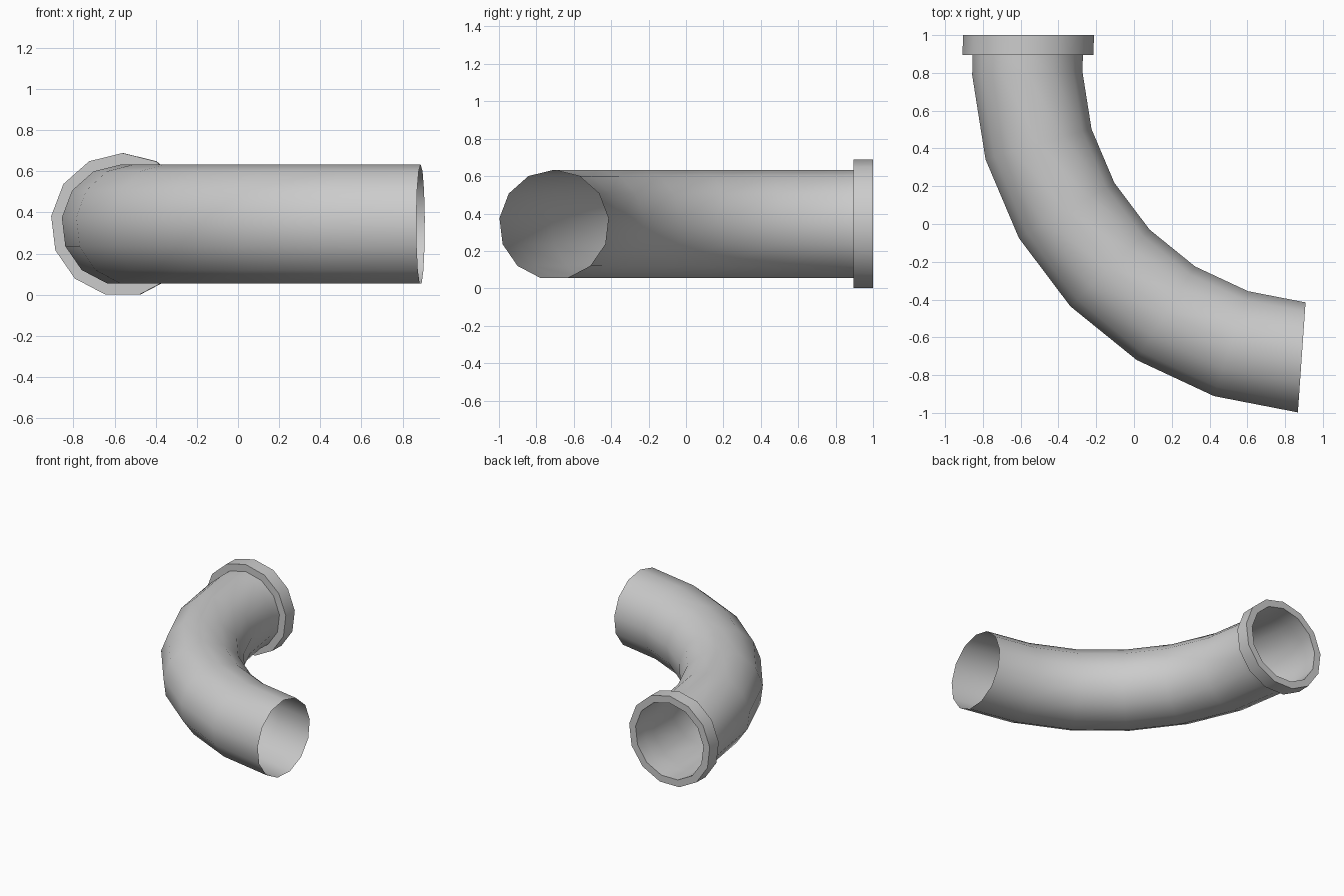
import bpy, bmesh
from math import sin, cos, pi, radians
from mathutils import Vector

if "Cube" in bpy.data.objects:
    bpy.data.objects.remove(bpy.data.objects["Cube"])

SIDES = 13
Z_MID = 0.34
PIPE_R = 0.294
FLANGE_R = 0.349


def ring(x, y, radius, angle=0.0):
    """Upright polygon ring with a vertex on top; angle swings it about z."""
    u = Vector((-cos(angle), -sin(angle), 0))
    up = Vector((0, 0, 1))
    steps = [pi / 2 + 2 * pi * k / SIDES for k in range(SIDES)]
    return [Vector((x, y, Z_MID)) + radius * (u * cos(t) + up * sin(t)) for t in steps]


def skin(name, rings, closed=False):
    """Bridge successive rings into one smooth-shaded surface."""
    bm = bmesh.new()
    loops = [[bm.verts.new(p) for p in r] for r in rings]
    pairs = list(zip(loops, loops[1:]))
    if closed:
        pairs.append((loops[-1], loops[0]))
    for a, b in pairs:
        for k in range(SIDES):
            n = (k + 1) % SIDES
            bm.faces.new((a[k], b[k], b[n], a[n]))
    mesh = bpy.data.meshes.new(name)
    bm.to_mesh(mesh)
    bm.free()
    obj = bpy.data.objects.new(name, mesh)
    bpy.context.collection.objects.link(obj)
    bpy.ops.object.select_all(action='DESELECT')
    obj.select_set(True)
    bpy.context.view_layer.objects.active = obj
    bpy.ops.object.shade_smooth_by_angle(angle=radians(30))
    return obj


# Curved pipe: short straight neck, then six bends of 14 degrees
BEND_R, CX, CY = 1.563, 0.997, 0.853
rings = [ring(-0.562, 0.895, PIPE_R)]
for i in range(7):
    a = radians(2 + 14 * i)
    rings.append(ring(CX - BEND_R * cos(a), CY - BEND_R * sin(a), PIPE_R, a))
skin("curved_pipe", rings)

# End flange: hollow collar, bore flush with the pipe
skin("end_flange", [
    ring(-0.562, 0.895, PIPE_R),
    ring(-0.558, 1.0, PIPE_R),
    ring(-0.558, 1.0, FLANGE_R),
    ring(-0.562, 0.895, FLANGE_R),
], closed=True)
